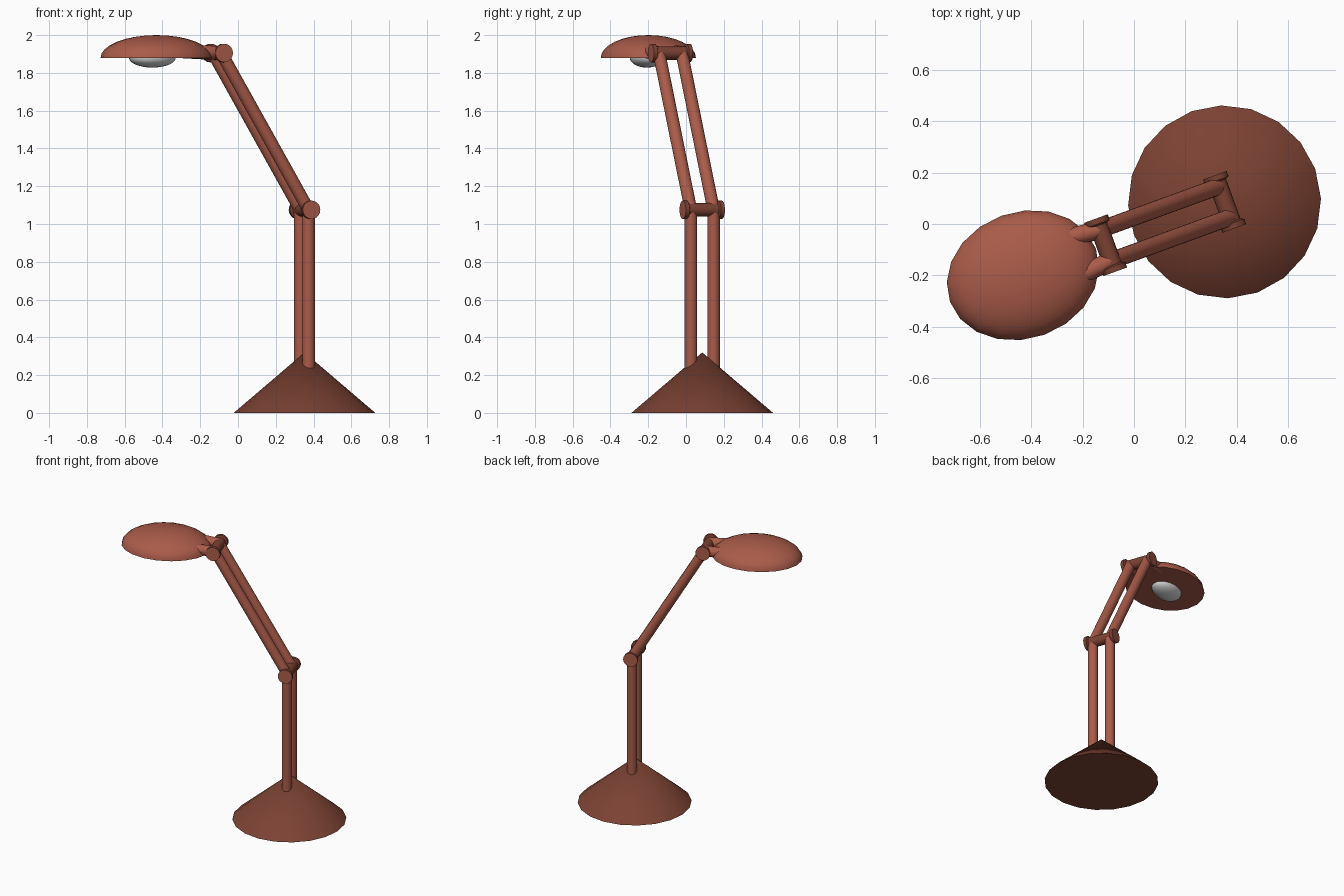
import bpy, bmesh, math
from mathutils import Matrix, Vector

if "Cube" in bpy.data.objects:
    bpy.data.objects.remove(bpy.data.objects["Cube"], do_unlink=True)


def material(name, rgb):
    mat = bpy.data.materials.new(name)
    mat.use_nodes = True
    mat.diffuse_color = (*rgb, 1)
    mat.node_tree.nodes["Principled BSDF"].inputs["Base Color"].default_value = (*rgb, 1)
    return mat


TERRACOTTA = material("terracotta", (0.40, 0.105, 0.067))
DARK_BROWN = material("dark_brown", (0.20, 0.054, 0.033))
BULB_GREY = material("bulb_grey", (0.68, 0.68, 0.68))

# The lamp is built along its own axis, then turned and placed on its base
PLACE = Matrix.Translation((0.352, 0.086, 0)) @ Matrix.Rotation(math.radians(20), 4, 'Z')
SIDES = 20
ELBOW = Vector((0, 0, 1.075))
WRIST = Vector((-0.492, 0, 1.905))
HEAD = Vector((-0.834, 0, 1.88))
ROD_GAP = 0.064


def finish(name, bm, *mats):
    bmesh.ops.recalc_face_normals(bm, faces=bm.faces)
    for face in bm.faces:
        face.smooth = True
    mesh = bpy.data.meshes.new(name)
    bm.to_mesh(mesh)
    bm.free()
    mesh.set_sharp_from_angle(angle=math.radians(40))
    for mat in mats:
        mesh.materials.append(mat)
    obj = bpy.data.objects.new(name, mesh)
    obj.matrix_world = PLACE
    bpy.context.collection.objects.link(obj)
    return obj


def rod(name, start, end, radius):
    axis = end - start
    turn = axis.to_track_quat('Z', 'Y').to_matrix().to_4x4()
    bm = bmesh.new()
    bmesh.ops.create_cone(bm, cap_ends=True, segments=SIDES, radius1=radius, radius2=radius,
                          depth=axis.length,
                          matrix=Matrix.Translation((start + end) / 2) @ turn)
    return finish(name, bm, TERRACOTTA)


def spool(name, centre):
    # Hinge bar with a wider cap at each end, revolved about the y axis
    profile = [(0.049, -0.11), (0.049, -0.088), (0.036, -0.082),
               (0.036, 0.082), (0.049, 0.088), (0.049, 0.11)]
    bm = bmesh.new()
    rings = []
    for radius, y in profile:
        angles = [math.tau * i / SIDES for i in range(SIDES)]
        rings.append([bm.verts.new(centre + Vector((radius * math.cos(a), y, radius * math.sin(a))))
                      for a in angles])
    for low, high in zip(rings, rings[1:]):
        for i in range(SIDES):
            j = (i + 1) % SIDES
            bm.faces.new((low[i], low[j], high[j], high[i]))
    for ring in (rings[0], rings[-1]):
        bm.faces.new(ring).material_index = 1
    return finish(name, bm, DARK_BROWN, TERRACOTTA)


def half_ellipsoid(name, centre, radii, keep_top, mat):
    bm = bmesh.new()
    bmesh.ops.create_uvsphere(bm, u_segments=SIDES, v_segments=16, radius=1)
    bmesh.ops.bisect_plane(bm, geom=bm.verts[:] + bm.edges[:] + bm.faces[:], dist=0.0001,
                           plane_co=(0, 0, 0), plane_no=(0, 0, 1),
                           clear_inner=keep_top, clear_outer=not keep_top)
    bmesh.ops.holes_fill(bm, edges=[e for e in bm.edges if e.is_boundary], sides=0)
    bmesh.ops.transform(bm, verts=bm.verts,
                        matrix=Matrix.Translation(centre) @ Matrix.Diagonal((*radii, 1)))
    return finish(name, bm, mat)


# Conical base
base = bmesh.new()
bmesh.ops.create_cone(base, cap_ends=True, segments=SIDES, radius1=0.375, radius2=0,
                      depth=0.32, matrix=Matrix.Translation((0, 0, 0.16)))
finish("base", base, DARK_BROWN)

# Paired rods: posts, slanted arms and short head brackets
for side, sign in (("left", 1), ("right", -1)):
    shift = Vector((0, sign * ROD_GAP, 0))
    rod(side + "_post", shift + Vector((0, 0, 0.12)), ELBOW + shift, 0.033)
    rod(side + "_arm", ELBOW + shift, WRIST + shift, 0.033)
    rod(side + "_bracket", WRIST + shift,
        WRIST + shift + Vector((-0.16, sign * 0.015, 0.008)), 0.036)

# Hinges
spool("elbow_hinge", ELBOW)
spool("head_hinge", WRIST)

# Lamp head
half_ellipsoid("shade", HEAD, (0.302, 0.246, 0.12), True, TERRACOTTA)
half_ellipsoid("bulb", HEAD + Vector((-0.023, 0, 0.001)), (0.129, 0.085, 0.053), False, BULB_GREY)
